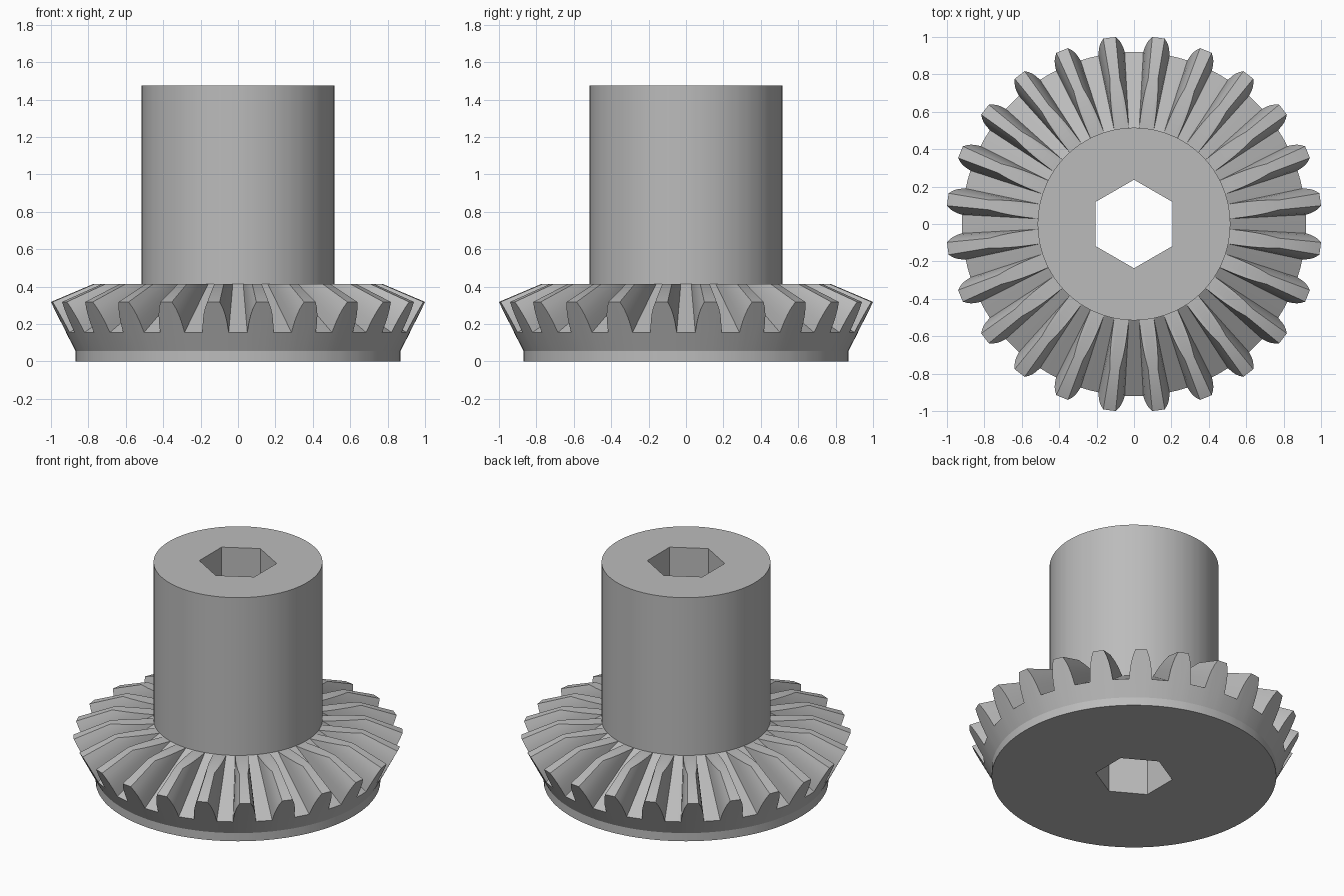
import bpy
import bmesh
from math import radians, cos, sin, pi

if "Cube" in bpy.data.objects:
    bpy.data.objects.remove(bpy.data.objects["Cube"])

TEETH = 24
HUB_R, HUB_TOP = 0.515, 1.475
RIM_R, RIM_Z = 0.868, 0.055
CAP_Z, APEX_Z = 0.413, 0.741     # flat tooth crown and apex of the bevel cone
BACK_SLOPE = 0.52                # flare of the back cone
BORE_APOTHEM = 0.205

# Half a tooth space: (degrees from the centre of the gap, height on the back cone)
half = [(0, 0.155), (3.1, 0.155), (3.3, 0.18), (3.6, 0.215),
        (4.05, 0.25), (4.7, 0.285), (5.6, 0.318)]
pitch = 360 / TEETH
space = half + [(pitch - a, z) for a, z in reversed(half[1:])]
profile = [(radians(k * pitch + a), z) for k in range(TEETH) for a, z in space]


def circle(radius, z):
    return [(radius * cos(a), radius * sin(a), z) for a, _ in profile]


def hexagon(z):
    ring = []
    for a, _ in profile:
        off = (a + pi / 6) % (pi / 3) - pi / 6
        r = BORE_APOTHEM / cos(off)
        ring.append((r * cos(a), r * sin(a), z))
    return ring


def tooth_ring(inner):
    """Tooth outline on the back cone, or drawn towards the apex up to the crown."""
    ring = []
    for a, z in profile:
        r = RIM_R + (z - RIM_Z) * BACK_SLOPE
        if inner:
            r = max(HUB_R, r * (APEX_Z - CAP_Z) / (APEX_Z - z))
            z = CAP_Z
        ring.append((r * cos(a), r * sin(a), z))
    return ring


# Closed sequence of rings: base, rim, teeth, crown, hub, bore
rings = [hexagon(0), circle(RIM_R, 0), circle(RIM_R, RIM_Z), tooth_ring(False),
         tooth_ring(True), circle(HUB_R, CAP_Z), circle(HUB_R, HUB_TOP), hexagon(HUB_TOP)]

bm = bmesh.new()
loops = [[bm.verts.new(p) for p in ring] for ring in rings]
n = len(profile)
for lower, upper in zip(loops, loops[1:] + loops[:1]):
    for i in range(n):
        j = (i + 1) % n
        bm.faces.new((lower[i], lower[j], upper[j], upper[i]))
bmesh.ops.remove_doubles(bm, verts=bm.verts, dist=0.0005)
bmesh.ops.recalc_face_normals(bm, faces=bm.faces)

mesh = bpy.data.meshes.new("bevel_gear")
bm.to_mesh(mesh)
bm.free()
gear = bpy.data.objects.new("bevel_gear", mesh)
bpy.context.collection.objects.link(gear)

# Plain grey metal
grey = bpy.data.materials.new("grey")
grey.use_nodes = True
colour = (0.5, 0.5, 0.5, 1)
grey.diffuse_color = colour
grey.node_tree.nodes["Principled BSDF"].inputs["Base Color"].default_value = colour
mesh.materials.append(grey)

bpy.context.view_layer.objects.active = gear
gear.select_set(True)
bpy.ops.object.shade_smooth_by_angle(angle=radians(25))
